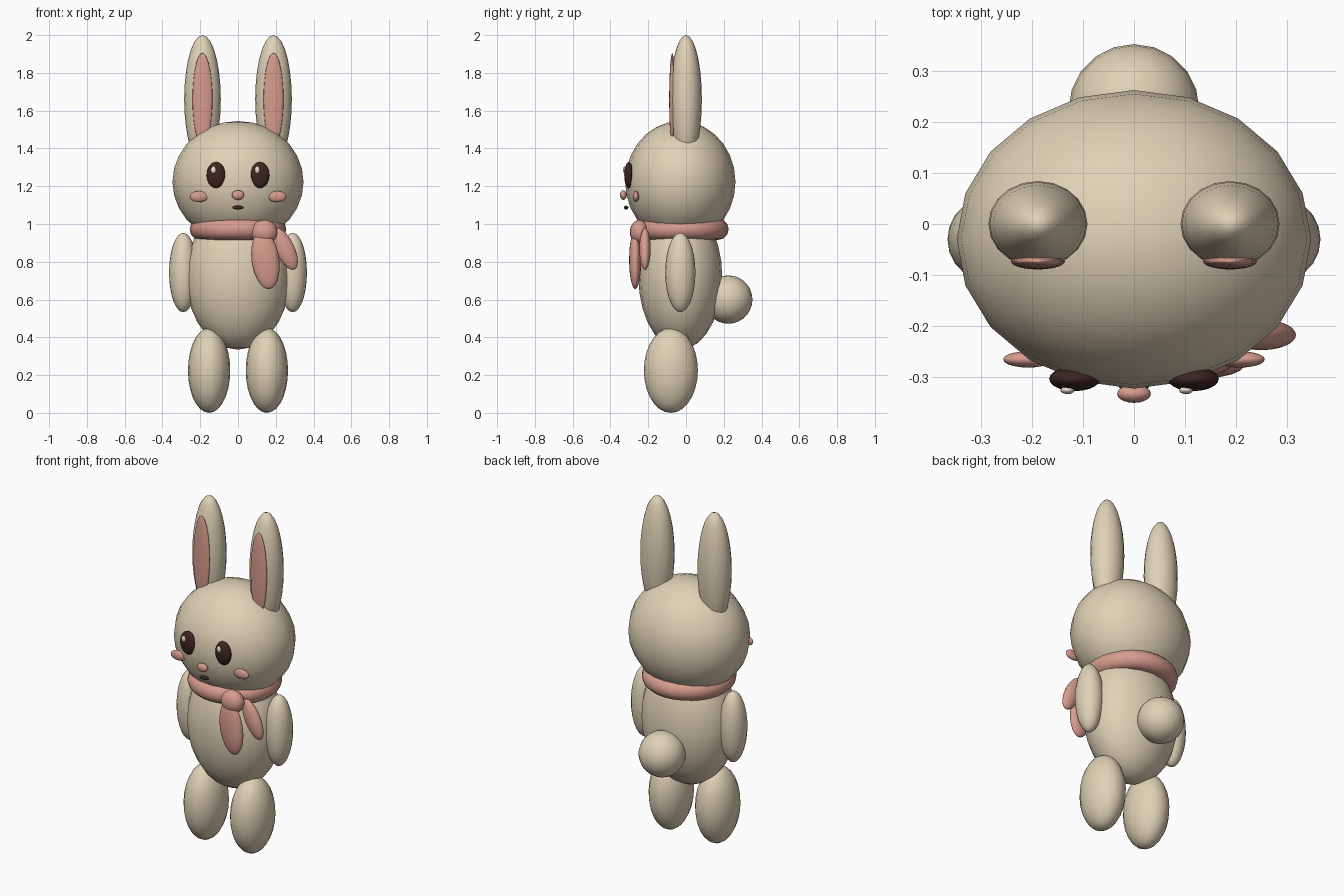
import bpy
import math

default_cube = bpy.data.objects.get("Cube")
if default_cube:
    bpy.data.objects.remove(default_cube, do_unlink=True)


def make_material(name, color):
    mat = bpy.data.materials.new(name)
    mat.use_nodes = True
    mat.diffuse_color = (*color, 1)
    bsdf = next(n for n in mat.node_tree.nodes if n.type == "BSDF_PRINCIPLED")
    bsdf.inputs["Base Color"].default_value = (*color, 1)
    bsdf.inputs["Roughness"].default_value = 0.8
    return mat


fur = make_material("cream fur", (0.74, 0.64, 0.47))
pink = make_material("dusty pink", (0.68, 0.33, 0.27))
dark = make_material("dark brown", (0.048, 0.019, 0.016))
shine = make_material("eye shine", (0.85, 0.8, 0.68))


def finish(name, mat):
    obj = bpy.context.object
    obj.name = name
    obj.data.name = name
    obj.data.materials.append(mat)
    bpy.ops.object.shade_smooth()
    return obj


def ellipsoid(name, mat, center, radii, tilt=0, segments=20, rings=14):
    """Stretched sphere; tilt in degrees swings the lower end towards +x."""
    bpy.ops.mesh.primitive_uv_sphere_add(
        segments=segments, ring_count=rings, radius=1, location=center)
    bpy.context.object.scale = radii
    bpy.context.object.rotation_euler.y = -math.radians(tilt)
    bpy.ops.object.transform_apply(location=False, rotation=True, scale=True)
    return finish(name, mat)


def pair(name, mat, center, radii, **options):
    """The same part on the left (+x) and the right (-x)."""
    x, y, z = center
    for side, sign in (("left", 1), ("right", -1)):
        ellipsoid(f"{side}_{name}", mat, (sign * x, y, z), radii, **options)


# Head, body and tail
ellipsoid("head", fur, (0, -0.03, 1.223), (0.347, 0.292, 0.322))
ellipsoid("body", fur, (0, -0.03, 0.72), (0.275, 0.222, 0.385))
ellipsoid("tail", fur, (0, 0.224, 0.6), (0.128, 0.128, 0.128))

# Limbs
pair("arm", fur, (0.29, -0.03, 0.743), (0.075, 0.08, 0.21))
pair("leg", fur, (0.153, -0.08, 0.225), (0.112, 0.143, 0.225))

# Ears with pink insides
pair("ear", fur, (0.188, 0, 1.66), (0.097, 0.084, 0.34))
pair("inner_ear", pink, (0.188, -0.073, 1.66), (0.053, 0.016, 0.245))

# Face
pair("eye", dark, (0.116, -0.303, 1.259), (0.05, 0.024, 0.069))
pair("cheek", pink, (0.207, -0.265, 1.145), (0.049, 0.016, 0.029))
ellipsoid("nose", pink, (0, -0.332, 1.153), (0.033, 0.018, 0.025))
ellipsoid("mouth", dark, (0, -0.317, 1.087), (0.03, 0.012, 0.01))
# Both highlights sit on the same side of their eye
for side, x in (("left", 0.102), ("right", -0.13)):
    ellipsoid(f"{side}_eye_highlight", shine, (x, -0.325, 1.286),
              (0.014, 0.008, 0.019), segments=12, rings=8)

# Scarf with knot and two hanging ends
bpy.ops.mesh.primitive_torus_add(
    major_segments=28, minor_segments=12, major_radius=0.2,
    minor_radius=0.056, location=(0, -0.03, 0.972))
finish("scarf_ring", pink)
ellipsoid("scarf_knot", pink, (0.138, -0.247, 0.957), (0.07, 0.05, 0.065))
ellipsoid("scarf_front_end", pink, (0.145, -0.269, 0.81),
          (0.073, 0.032, 0.156), tilt=8)
ellipsoid("scarf_side_end", pink, (0.249, -0.217, 0.868),
          (0.05, 0.03, 0.12), tilt=25)
